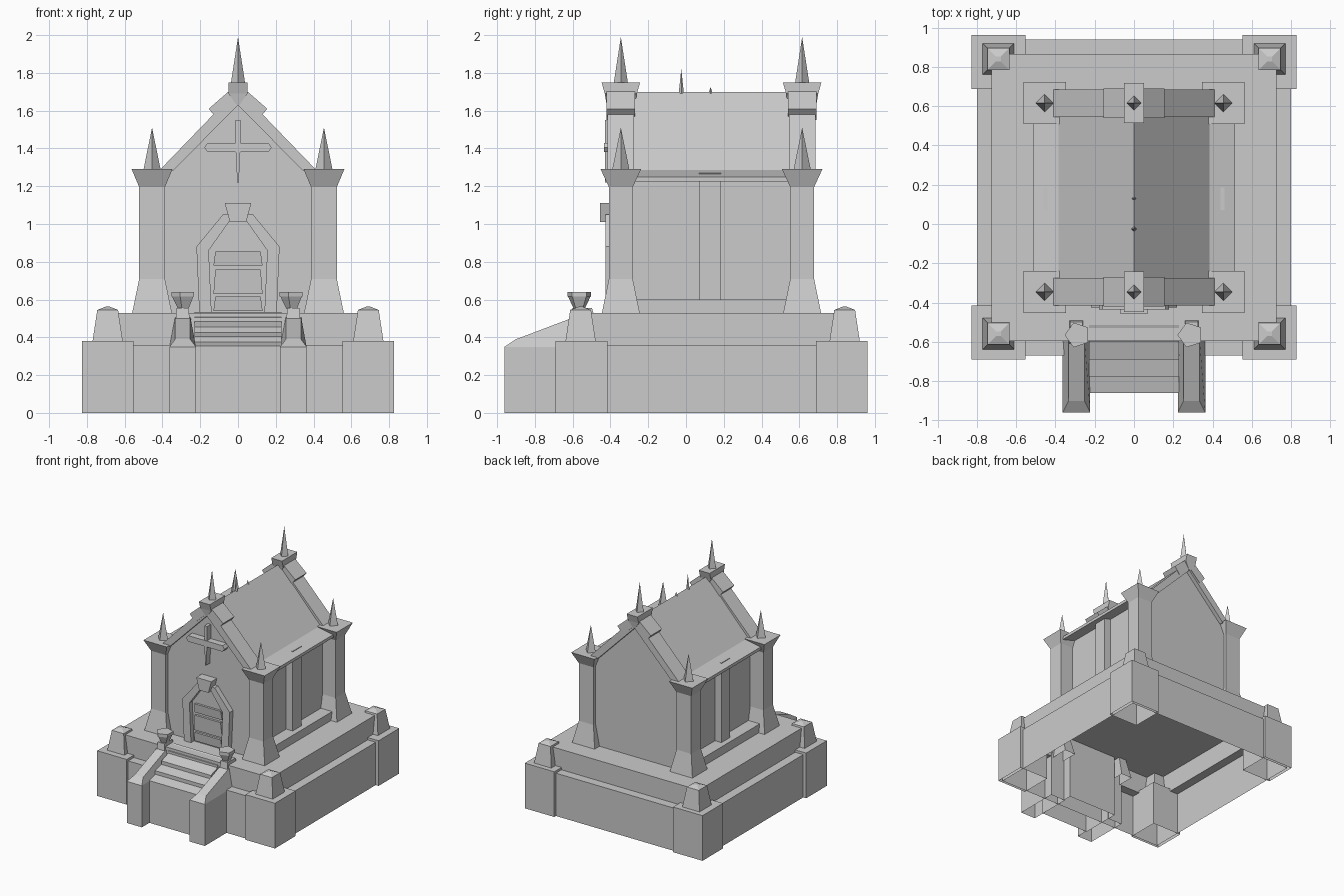
import bpy, bmesh, math

cube = bpy.data.objects.get("Cube")
if cube:
    bpy.data.objects.remove(cube)

stone = bpy.data.materials.new("grey stone")
stone.use_nodes = True
GREY = (0.6, 0.6, 0.6, 1)
stone.diffuse_color = GREY
stone.node_tree.nodes["Principled BSDF"].inputs["Base Color"].default_value = GREY


def add(name, bm):
    mesh = bpy.data.meshes.new(name)
    bm.to_mesh(mesh)
    bm.free()
    mesh.materials.append(stone)
    ob = bpy.data.objects.new(name, mesh)
    bpy.context.collection.objects.link(ob)
    return ob


def rect(x, y, hx, hy, z, z_back=None):
    """Counter-clockwise rectangle; z_back tilts it."""
    zb = z if z_back is None else z_back
    return [(x - hx, y - hy, z), (x + hx, y - hy, z),
            (x + hx, y + hy, zb), (x - hx, y + hy, zb)]


def loft(name, rings, bottom=False):
    """Skin stacked rings, cap the top and optionally the bottom."""
    bm = bmesh.new()
    loops = [[bm.verts.new(p) for p in ring] for ring in rings]
    n = len(loops[0])
    for low, high in zip(loops, loops[1:]):
        for i in range(n):
            j = (i + 1) % n
            bm.faces.new((low[i], low[j], high[j], high[i]))
    bm.faces.new(loops[-1])
    if bottom:
        bm.faces.new(loops[0][::-1])
    return add(name, bm)


def prism(name, pts, a, b, axis="y", open_below=False):
    """Extrude an outline along y (outline x, z) or x (outline y, z)."""
    bm = bmesh.new()

    def place(u, v, t):
        return (u, t, v) if axis == "y" else (t, u, v)
    first = [bm.verts.new(place(u, v, a)) for u, v in pts]
    last = [bm.verts.new(place(u, v, b)) for u, v in pts]
    bm.faces.new(first)
    bm.faces.new(last[::-1])
    for i in range(len(pts)):
        j = (i + 1) % len(pts)
        bm.faces.new((first[j], first[i], last[i], last[j]))
    bmesh.ops.recalc_face_normals(bm, faces=bm.faces)
    if open_below:
        down = [f for f in bm.faces if f.normal.z < -0.9]
        bmesh.ops.delete(bm, geom=down, context="FACES")
    bmesh.ops.triangulate(bm, faces=[f for f in bm.faces if len(f.verts) > 4])
    return add(name, bm)


def cone(name, x, y, z0, z1, r0, r1, sides, turn=0):
    bm = bmesh.new()
    bmesh.ops.create_cone(bm, cap_ends=True, segments=sides, radius1=r0,
                          radius2=r1, depth=z1 - z0)
    ob = add(name, bm)
    ob.location = (x, y, (z0 + z1) / 2)
    ob.rotation_euler.z = turn
    return ob


def mirrored(half):
    """Complete a left-right symmetric open outline, right half to left."""
    return half + [(-x, z) for x, z in reversed(half) if x]


SIDES = ((1, "left"), (-1, "right"))
FRONT, BACK = -0.345, 0.615
ENDS = ((FRONT, "front"), (BACK, "back"))

# Two-tier hollow base
MID = 0.135
loft("base_tiers", [rect(0, MID, 0.80, 0.805, 0), rect(0, MID, 0.80, 0.805, 0.36),
                    rect(0, MID, 0.725, 0.73, 0.36), rect(0, MID, 0.725, 0.73, 0.53)])

# Corner posts of the base with tapered caps
for s, side in SIDES:
    for y, end in ((-0.553, "front"), (0.825, "back")):
        x = s * 0.69
        yc = y + (0.015 if end == "back" else -0.005)
        loft(f"base_post_{end}_{side}", [
            rect(x, y, 0.137, 0.137, 0), rect(x, y, 0.137, 0.137, 0.38)])
        loft(f"post_cap_{end}_{side}", [
            rect(x, yc, 0.08, 0.08, 0.38), rect(x, yc, 0.055, 0.055, 0.545),
            rect(x, yc, 0.012, 0.012, 0.562)])

# Worn entrance steps
prism("entrance_steps", [
    (-0.86, 0), (-0.86, 0.355), (-0.775, 0.375), (-0.775, 0.405), (-0.69, 0.425),
    (-0.69, 0.455), (-0.60, 0.485), (-0.60, 0.505), (-0.515, 0.535), (-0.515, 0)],
    -0.23, 0.23, "x", True)

# Sloping stair rails, end piers and fire bowls
for s, side in SIDES:
    x = s * 0.293
    loft(f"stair_rail_{side}", [
        rect(x, -0.775, 0.07, 0.185, 0), rect(x, -0.775, 0.07, 0.185, 0.35),
        rect(x, -0.735, 0.04, 0.165, 0.39, 0.515)])
    loft(f"rail_pier_{side}", [
        rect(x, -0.535, 0.05, 0.095, 0.35), rect(x, -0.55, 0.032, 0.052, 0.555)])
    cone(f"fire_bowl_{side}", x - s * 0.006, -0.565, 0.55, 0.615, 0.03, 0.062, 5, math.pi / 10)
    cone(f"bowl_rim_{side}", x - s * 0.006, -0.565, 0.615, 0.64, 0.066, 0.066, 5, math.pi / 10)

# Gabled main hall
prism("hall_walls", mirrored([(0.4, 0.53), (0.4, 1.27), (0, 1.67)]), -0.38, 0.65, "y", True)

# Flared corner pillars with spikes
for s, side in SIDES:
    for y, end in ENDS:
        x = s * 0.455
        loft(f"pillar_{end}_{side}", [
            rect(x, y, 0.105, 0.1, 0.53), rect(x, y, 0.068, 0.063, 0.71),
            rect(x, y, 0.068, 0.063, 1.195), rect(x, y, 0.108, 0.107, 1.29)])
        cone(f"pillar_spike_{end}_{side}", x, y, 1.29, 1.51, 0.045, 0, 4)

# Side wall plinths and pilasters
for s, side in SIDES:
    loft(f"side_plinth_{side}", [rect(s * 0.43, MID, 0.075, 0.42, 0.53),
                                 rect(s * 0.43, MID, 0.075, 0.42, 0.6)])
    loft(f"side_pilaster_{side}", [rect(s * 0.41, 0.128, 0.05, 0.058, 0.6),
                                   rect(s * 0.41, 0.128, 0.05, 0.058, 1.27)])

# Roof with shallow eaves
prism("roof", mirrored([(0.515, 1.225), (0.515, 1.25), (0.385, 1.285), (0, 1.70)])
      + [(-0.385, 1.255), (0, 1.66), (0.385, 1.255)], -0.285, 0.555)

# Gable beams, ridge blocks and spiked finials
for y, end in ENDS:
    prism(f"gable_beam_{end}", [(0.42, 1.28), (0, 1.715), (-0.42, 1.28),
                                (-0.345, 1.28), (0, 1.63), (0.345, 1.28)], y - 0.07, y + 0.07)
    prism(f"ridge_block_{end}", [(0.155, 1.61), (0, 1.745), (-0.155, 1.61),
                                 (-0.105, 1.55), (0, 1.65), (0.105, 1.55)], y - 0.075, y + 0.075)
    loft(f"finial_cap_{end}", [
        rect(0, y, 0.008, 0.075, 1.63), rect(0, y, 0.05, 0.085, 1.69),
        rect(0, y, 0.05, 0.102, 1.75)], True)
    cone(f"finial_spike_{end}", 0, y, 1.75, 1.99, 0.037, 0, 4)
cone("ridge_spike_front", 0, -0.025, 1.69, 1.82, 0.014, 0, 4)
cone("ridge_spike_back", 0, 0.13, 1.69, 1.725, 0.012, 0, 4)

# Doorway: panel, leaning planks, frame and keystone
prism("door_panel", mirrored([(0.15, 0.53), (0.16, 0.86), (0.045, 1.02)]), -0.386, -0.37)
for i, z in enumerate((0.54, 0.63, 0.78)):
    top = (0.615, 0.76, 0.855)[i]
    loft(f"door_plank_{i + 1}", [rect(0, -0.39, 0.13, 0.006, z), rect(0, -0.39, 0.12, 0.014, top)],
         True)
prism("door_frame", [
    (0.205, 0.53), (0.22, 0.88), (0.08, 1.05), (-0.08, 1.05), (-0.22, 0.88), (-0.205, 0.53),
    (-0.14, 0.53), (-0.155, 0.86), (-0.045, 1.015), (0.045, 1.015), (0.155, 0.86), (0.14, 0.53)],
    -0.425, -0.37)
prism("door_keystone", mirrored([(0.043, 1.01), (0.07, 1.11)]), -0.455, -0.37)

# Pointed cross bars on the front gable
prism("cross_bar", mirrored([(0.16, 1.38), (0.178, 1.405), (0.16, 1.43)]), -0.435, -0.37)
prism("cross_upright", mirrored([(0.004, 1.22), (0.013, 1.40), (0.013, 1.55)]), -0.43, -0.37)
